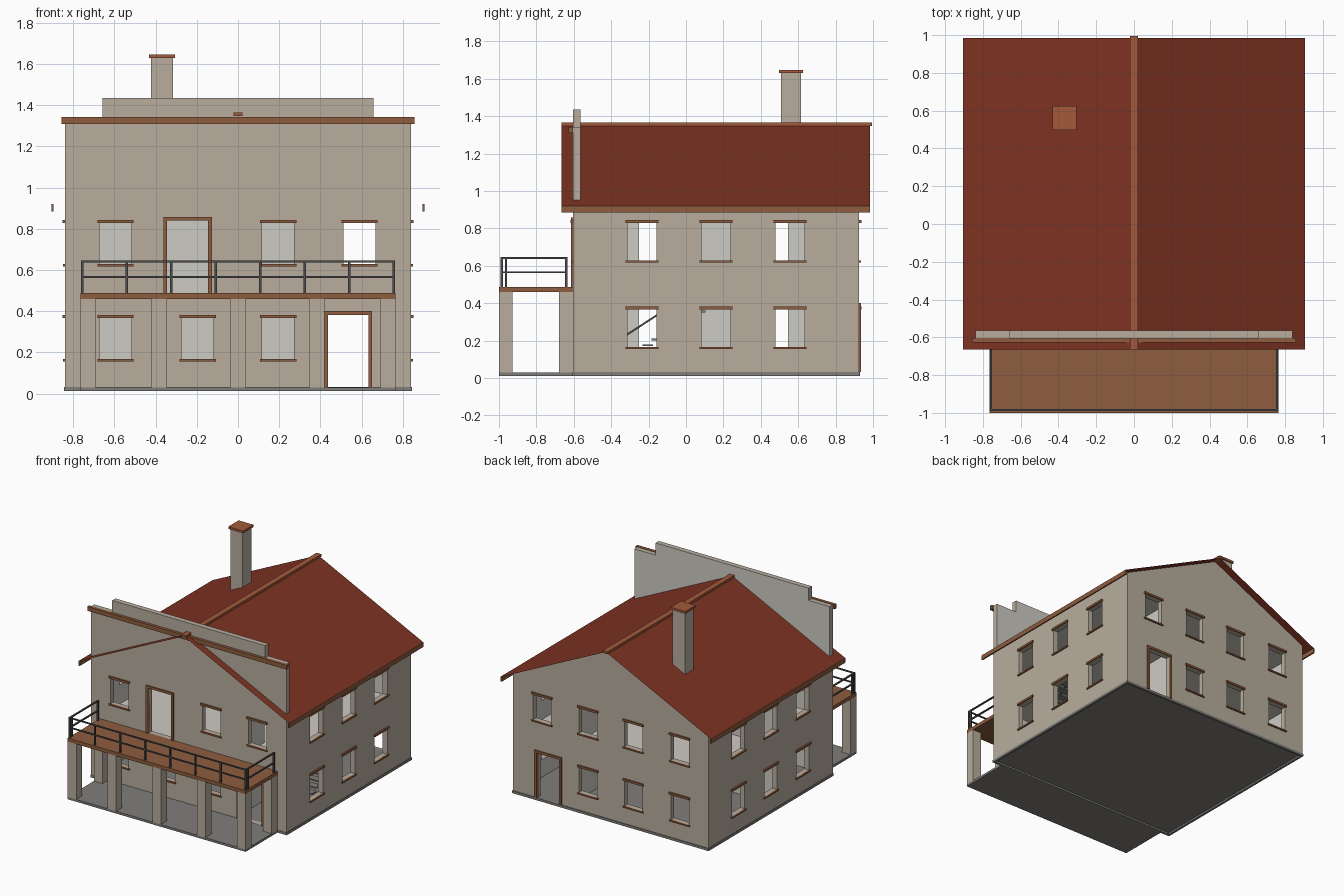
import bpy, bmesh, math
from mathutils import Matrix, Vector

if "Cube" in bpy.data.objects:
    bpy.data.objects.remove(bpy.data.objects["Cube"], do_unlink=True)


def material(name, hex_code):
    rgb = [int(hex_code[i:i + 2], 16) / 255 for i in (0, 2, 4)]
    lin = [c / 12.92 if c < 0.04045 else ((c + 0.055) / 1.055) ** 2.4 for c in rgb]
    m = bpy.data.materials.new(name)
    m.use_nodes = True
    m.diffuse_color = (*lin, 1)
    m.node_tree.nodes["Principled BSDF"].inputs["Base Color"].default_value = (*lin, 1)
    return m


STUCCO = material("stucco", "B8AE9E")
PLASTER = material("interior_plaster", "CECBC4")
ROOF = material("roof_red", "7F3323")
WOOD = material("brown_wood", "8E5C3E")
CLAY = material("terracotta", "A25A3A")
STONE = material("grey_stone", "7F7E7B")
IRON = material("dark_iron", "4C4C4C")


def finish(name, bm, *mats):
    mesh = bpy.data.meshes.new(name)
    bm.to_mesh(mesh)
    bm.free()
    for m in mats:
        mesh.materials.append(m)
    obj = bpy.data.objects.new(name, mesh)
    bpy.context.collection.objects.link(obj)
    return obj


def boxes(name, mat, items):
    """One object from boxes given as x0, x1, y0, y1, z0, z1."""
    bm = bmesh.new()
    for x0, x1, y0, y1, z0, z1 in items:
        centre = Matrix.Translation(((x0 + x1) / 2, (y0 + y1) / 2, (z0 + z1) / 2))
        bmesh.ops.create_cube(bm, size=1, matrix=centre @ Matrix.Diagonal((x1 - x0, y1 - y0, z1 - z0, 1)))
    return finish(name, bm, mat)


def prism(name, half_profile, y0, y1):
    """Mirror a right-hand x, z profile and extrude it along y."""
    left = [(-x, z) for x, z in reversed(half_profile) if x > 0]
    bm = bmesh.new()
    face = bm.faces.new([bm.verts.new((x, y0, z)) for x, z in half_profile + left])
    ext = bmesh.ops.extrude_face_region(bm, geom=[face])
    bmesh.ops.translate(bm, vec=(0, y1 - y0, 0), verts=[v for v in ext["geom"] if isinstance(v, bmesh.types.BMVert)])
    bmesh.ops.recalc_face_normals(bm, faces=bm.faces)
    return finish(name, bm, STUCCO, PLASTER)


def cut(obj, cutters):
    for c in cutters:
        mod = obj.modifiers.new("cut", "BOOLEAN")
        mod.operation, mod.solver, mod.object = "DIFFERENCE", "EXACT", c
    bpy.context.view_layer.update()
    mesh = bpy.data.meshes.new_from_object(obj.evaluated_get(bpy.context.evaluated_depsgraph_get()))
    obj.modifiers.clear()
    obj.data = mesh
    mesh.materials.clear()
    mesh.materials.append(STUCCO)
    mesh.materials.append(PLASTER)
    for p in mesh.polygons:  # room-side faces are plastered
        c = p.center
        inside = abs(c.x) < 0.81 and -0.58 < c.y < 0.895 and 0.03 < c.z < 0.88
        p.material_index = int(inside)


# Main dimensions
W, FRONT, BACK = 0.84, -0.605, 0.925
RIDGE, EAVE, EAVE_X = 1.355, 0.92, 0.905
SLOPE = (RIDGE - EAVE) / EAVE_X
WALL_Z = RIDGE - SLOPE * W

# Openings: wall side, centre along the wall, bottom, top, half width, is door
LOW, HIGH = (0.167, 0.366), (0.628, 0.828)
openings = []
for level in (LOW, HIGH):
    for side in ("left", "right"):
        openings += [(side, u, *level, 0.078, False) for u in (-0.235, 0.16, 0.556)]
    openings += [("back", u, *level, 0.078, False) for u in (-0.595, -0.196, 0.195)]
openings += [("front", u, *LOW, 0.078, False) for u in (-0.595, -0.196, 0.195)]
openings += [("front", u, *HIGH, 0.078, False) for u in (-0.595, 0.195, 0.59)]
openings += [("back", 0.59, *HIGH, 0.078, False),
             ("front", -0.245, 0.488, 0.84, 0.1, True),
             ("front", 0.535, 0.031, 0.382, 0.098, True),
             ("back", 0.535, 0.031, 0.382, 0.098, True)]


def on_wall(side, u0, u1, d0, d1, z0, z1):
    """Box on a wall; d is the distance outward from its face."""
    if side == "front":
        return (u0, u1, FRONT - d1, FRONT - d0, z0, z1)
    if side == "back":
        return (u0, u1, BACK + d0, BACK + d1, z0, z1)
    if side == "left":
        return (W + d0, W + d1, u0, u1, z0, z1)
    return (-W - d1, -W - d0, u0, u1, z0, z1)


holes, trim = [], []
for side, u, z0, z1, h, door in openings:
    holes.append(on_wall(side, u - h, u + h, -0.07, 0.05, z0, z1))
    a, b = u - h, u + h
    if door:
        trim += [on_wall(side, a - 0.018, a, -0.015, 0.01, z0, z1),
                 on_wall(side, b, b + 0.018, -0.015, 0.01, z0, z1),
                 on_wall(side, a - 0.018, b + 0.018, -0.015, 0.01, z1, z1 + 0.018)]
    else:
        trim += [on_wall(side, a - 0.01, b + 0.01, -0.005, 0.012, z1, z1 + 0.016),
                 on_wall(side, a - 0.01, b + 0.01, -0.005, 0.01, z0 - 0.011, z0)]

# House shell and stepped front wall
shell = prism("house_walls", [(W, 0.03), (W, WALL_Z - 0.004), (0, RIDGE - 0.004)], -0.585, BACK)
facade = prism("front_wall", [(W, 0.03), (W, 1.34), (0.658, 1.34), (0.658, 1.435)], FRONT, -0.565)
rooms = boxes("rooms_cutter", PLASTER, [(-0.8, 0.8, -0.7, 0.885, 0.02, 0.45),
                                        (-0.8, 0.8, -0.7, 0.885, 0.48, 0.87)])
hole_cutter = boxes("openings_cutter", STUCCO, holes)
cut(shell, [rooms, hole_cutter])
cut(facade, [hole_cutter])
for helper in (rooms, hole_cutter):
    bpy.data.objects.remove(helper, do_unlink=True)
boxes("window_and_door_trim", WOOD, trim)

# Inner partitions with doorways into the hall
inner = []
for z0, z1 in ((0.03, 0.45), (0.48, 0.87)):
    for y0, y1 in ((-0.565, -0.25), (-0.1, 0.4), (0.545, 0.885)):
        inner.append((0.375, 0.405, y0, y1, z0, z1))
    inner += [(0.375, 0.405, a, a + 0.15, z0 + 0.35, z1) for a in (-0.25, 0.397)]
    inner.append((-0.8, 0.375, 0.03, 0.06, z0, z1))
boxes("inner_partitions", PLASTER, inner)

# Hall stair with open treads
steps = 14
boxes("stair_treads", STONE, [(0.665, 0.8, -0.42 + i * 0.047, -0.365 + i * 0.047,
                               0.05 + i * 0.03, 0.06 + i * 0.03) for i in range(steps)])

# Foundation: hollow underneath, with the porch slab in front
F = 0.845
boxes("foundation", STONE, [(-F, F, -0.608, 0.93, 0.026, 0.031),
                            (-F, F, -0.608, -0.59, 0.012, 0.03),
                            (-F, F, 0.912, 0.93, 0.012, 0.03),
                            (-F, 1e-3 - F + 0.017, -0.608, 0.93, 0.012, 0.03),
                            (F - 0.018, F, -0.608, 0.93, 0.012, 0.03)])
boxes("porch_slab", STONE, [(-0.765, 0.765, -1, -0.6, 0.012, 0.03)])

# Roof sheets, ridge and eave boards
bm = bmesh.new()
for s in (-1, 1):
    quad = [(0, -0.665, RIDGE), (s * EAVE_X, -0.665, EAVE), (s * EAVE_X, 0.985, EAVE), (0, 0.985, RIDGE)]
    bm.faces.new([bm.verts.new(p) for p in (quad if s > 0 else quad[::-1])])
finish("roof", bm, ROOF)
boxes("ridge_cap", CLAY, [(-0.021, 0.021, -0.665, 0.995, 1.347, 1.365)])
boxes("eave_boards", WOOD, [(min(s * 0.895, s * 0.906), max(s * 0.895, s * 0.906), -0.665, 0.985, 0.885, 0.921)
                            for s in (-1, 1)])
boxes("front_cornice", WOOD, [(-0.857, 0.857, -0.627, FRONT + 0.002, 1.31, 1.343)])

# Chimney
boxes("chimney", STUCCO, [(-0.422, -0.315, 0.508, 0.615, 1.1, 1.63)])
boxes("chimney_cap", CLAY, [(-0.432, -0.305, 0.498, 0.625, 1.63, 1.648)])

# Balcony deck and its columns
boxes("balcony_deck", WOOD, [(-0.765, 0.765, -1, FRONT + 0.002, 0.46, 0.488)])
columns = [(c - 0.037, c + 0.037, -1, -0.928, 0.03, 0.46) for c in (-0.728, -0.384, 0, 0.384, 0.728)]
columns += [(c - 0.037, c + 0.037, -0.678, FRONT + 0.002, 0.03, 0.46) for c in (-0.728, 0.728)]
boxes("porch_columns", STUCCO, columns)

# Balcony railing
R, T = 0.757, 0.006
rails = []
for i in range(8):
    x = -R + i * 2 * R / 7
    rails.append((x - T, x + T, -0.991, -0.979, 0.488, 0.646))
for z in (0.57, 0.646):
    rails.append((-R - T, R + T, -0.99, -0.98, z - 0.009, z))
for s in (-R, R):
    rails += [(s - T, s + T, y - T, y + T, 0.488, 0.646) for y in (-0.963, -0.64)]
    rails += [(s - T, s + T, -0.985, -0.634, z - 0.009, z) for z in (0.57, 0.646)]
boxes("balcony_railing", IRON, rails)

# Stair handrail
rail = boxes("stair_handrail", IRON, [(-0.005, 0.005, -0.37, 0.37, -0.005, 0.005)])
rail.location = (0.665, -0.1, 0.372)
rail.rotation_euler = (math.atan(0.65), 0, 0)
